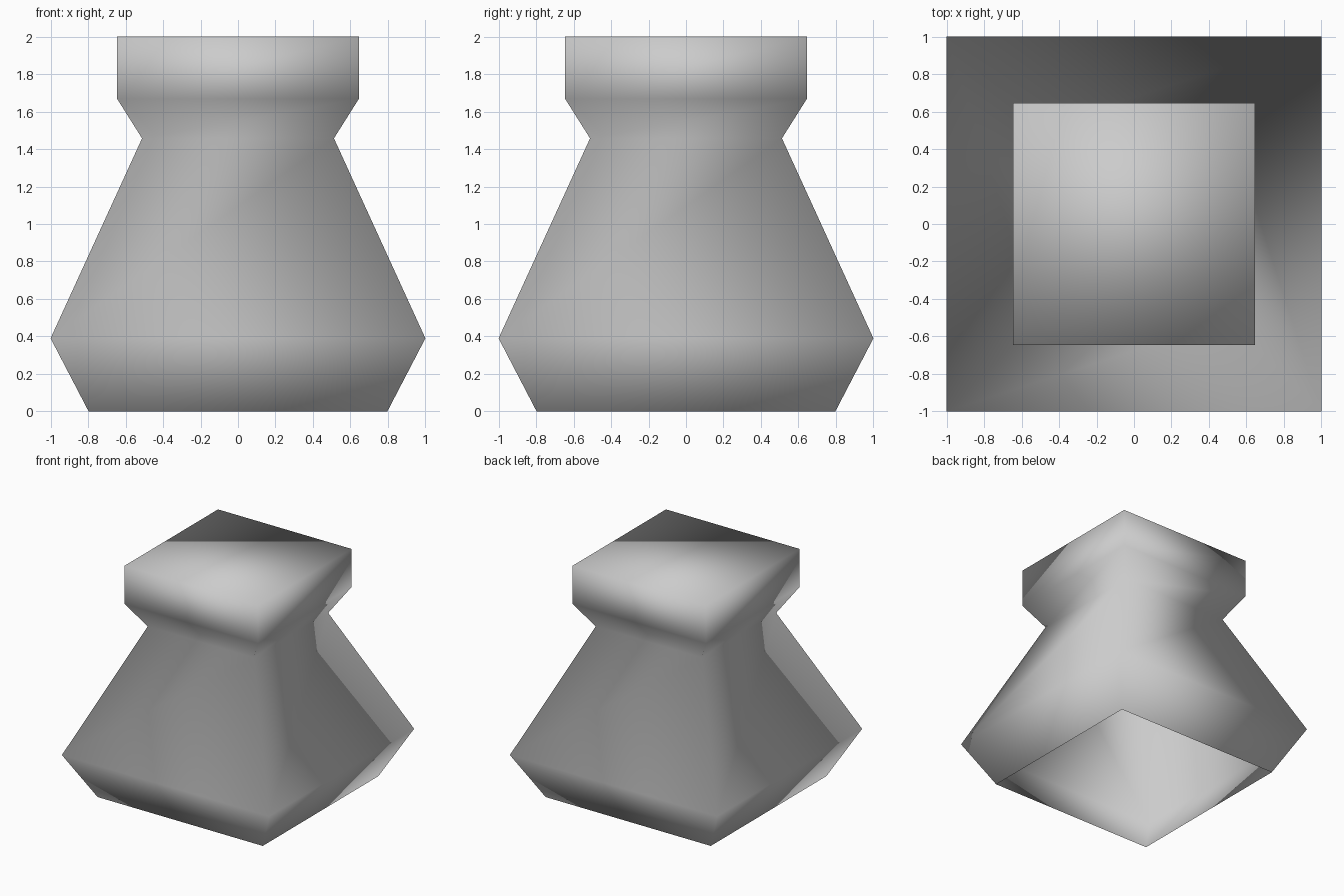
import bpy
import bmesh

cube = bpy.data.objects.get("Cube")
if cube:
    bpy.data.objects.remove(cube, do_unlink=True)

# One plain grey for the whole body
grey = bpy.data.materials.new("grey")
grey.use_nodes = True
colour = (0.6, 0.6, 0.6, 1.0)
grey.diffuse_color = colour
grey.node_tree.nodes["Principled BSDF"].inputs["Base Color"].default_value = colour

# Profile of the square pot: half width and height of each ring
profile = [(0.797, 0), (1.0, 0.39), (0.512, 1.457), (0.645, 1.668), (0.645, 2.0)]
corners = [(-1, -1), (1, -1), (1, 1), (-1, 1)]

bm = bmesh.new()
rings = [[bm.verts.new((x * r, y * r, z)) for x, y in corners] for r, z in profile]

# Side walls between neighbouring rings
for low, high in zip(rings, rings[1:]):
    for i in range(4):
        j = (i + 1) % 4
        bm.faces.new((low[i], low[j], high[j], high[i]))

# Closed top sharing its ring, so the shading runs over the edge; the base stays open
bm.faces.new(rings[-1])
for face in bm.faces:
    face.smooth = True

mesh = bpy.data.meshes.new("square_pot")
bm.to_mesh(mesh)
bm.free()
mesh.materials.append(grey)
pot = bpy.data.objects.new("square_pot", mesh)
bpy.context.collection.objects.link(pot)
